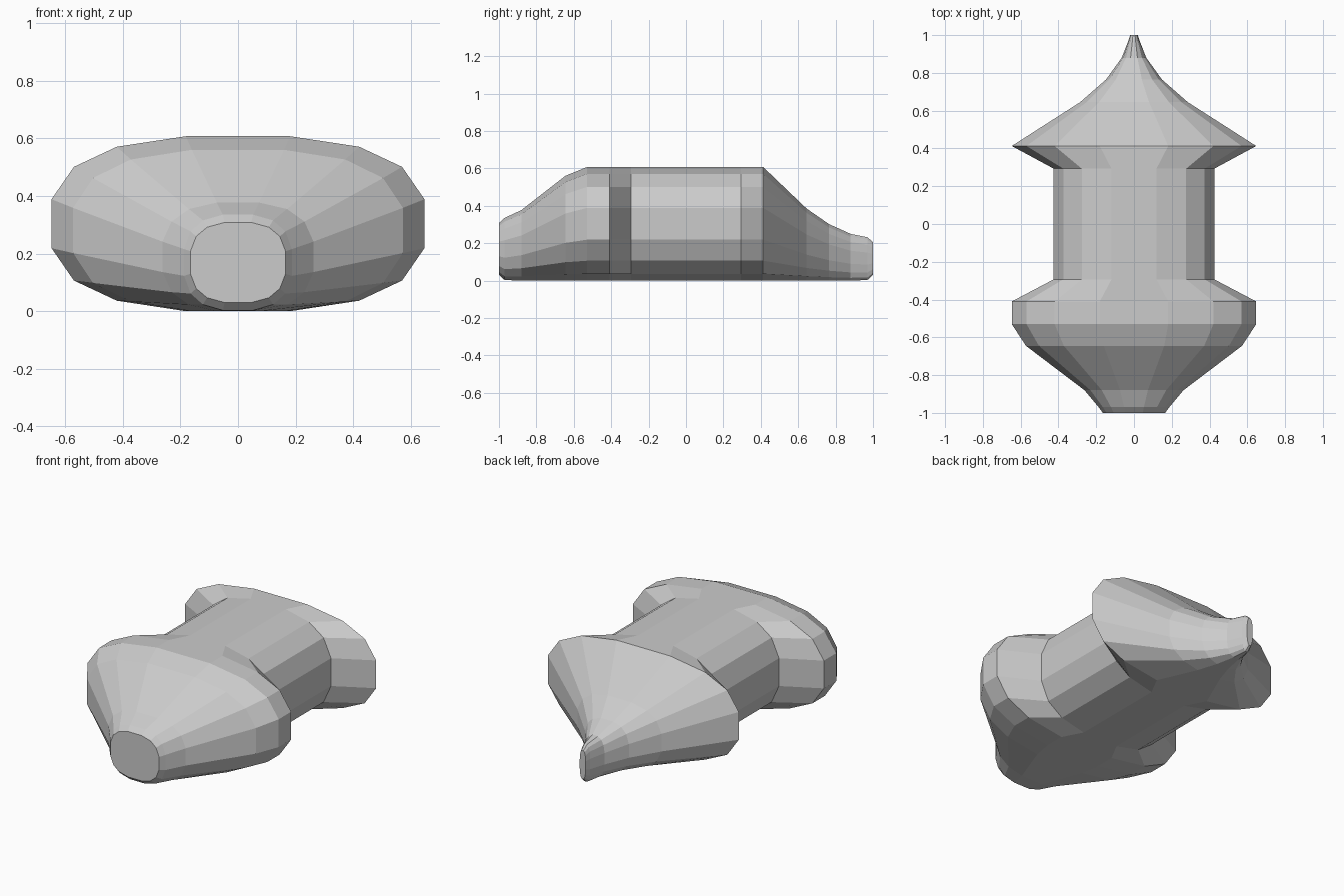
import bpy, bmesh

if "Cube" in bpy.data.objects:
    bpy.data.objects.remove(bpy.data.objects["Cube"])

# One quadrant of the rounded-rectangle cross-section (unit half-sizes)
QUAD = [(1, .28), (.88, .65), (.65, .88), (.28, 1)]
SECTION = (QUAD + [(-x, z) for x, z in reversed(QUAD)]
           + [(-x, -z) for x, z in QUAD] + [(x, -z) for x, z in reversed(QUAD)])

# Stations along the length: y, half width, bottom z, top z
STATIONS = [
    (-1.0, .165, .03, .308),    # blunt front end
    (-.97, .187, .003, .335),
    (-.88, .262, 0, .377),
    (-.645, .572, 0, .56),      # front bulge
    (-.53, .647, 0, .607),
    (-.41, .647, 0, .607),
    (-.293, .425, 0, .607),     # straight waist
    (.293, .425, 0, .607),
    (.413, .647, 0, .607),      # rear flare
    (.645, .285, 0, .385),
    (.765, .148, 0, .302),
    (.88, .065, 0, .25),
    (.97, .03, .003, .232),
    (1.0, .02, .03, .205),      # narrow tail
]


def loft(name, stations):
    bm = bmesh.new()
    rings = []
    for y, w, lo, hi in stations:
        mid, half = (lo + hi) / 2, (hi - lo) / 2
        rings.append([bm.verts.new((x * w, y, mid + z * half)) for x, z in SECTION])
    n = len(SECTION)
    for a, b in zip(rings, rings[1:]):
        for i in range(n):
            j = (i + 1) % n
            bm.faces.new((a[i], a[j], b[j], b[i]))
    bm.faces.new(rings[0])
    bm.faces.new(rings[-1])
    bmesh.ops.recalc_face_normals(bm, faces=bm.faces)
    mesh = bpy.data.meshes.new(name)
    bm.to_mesh(mesh)
    bm.free()
    obj = bpy.data.objects.new(name, mesh)
    bpy.context.collection.objects.link(obj)
    return obj


# Faceted hull
loft("hull", STATIONS)
